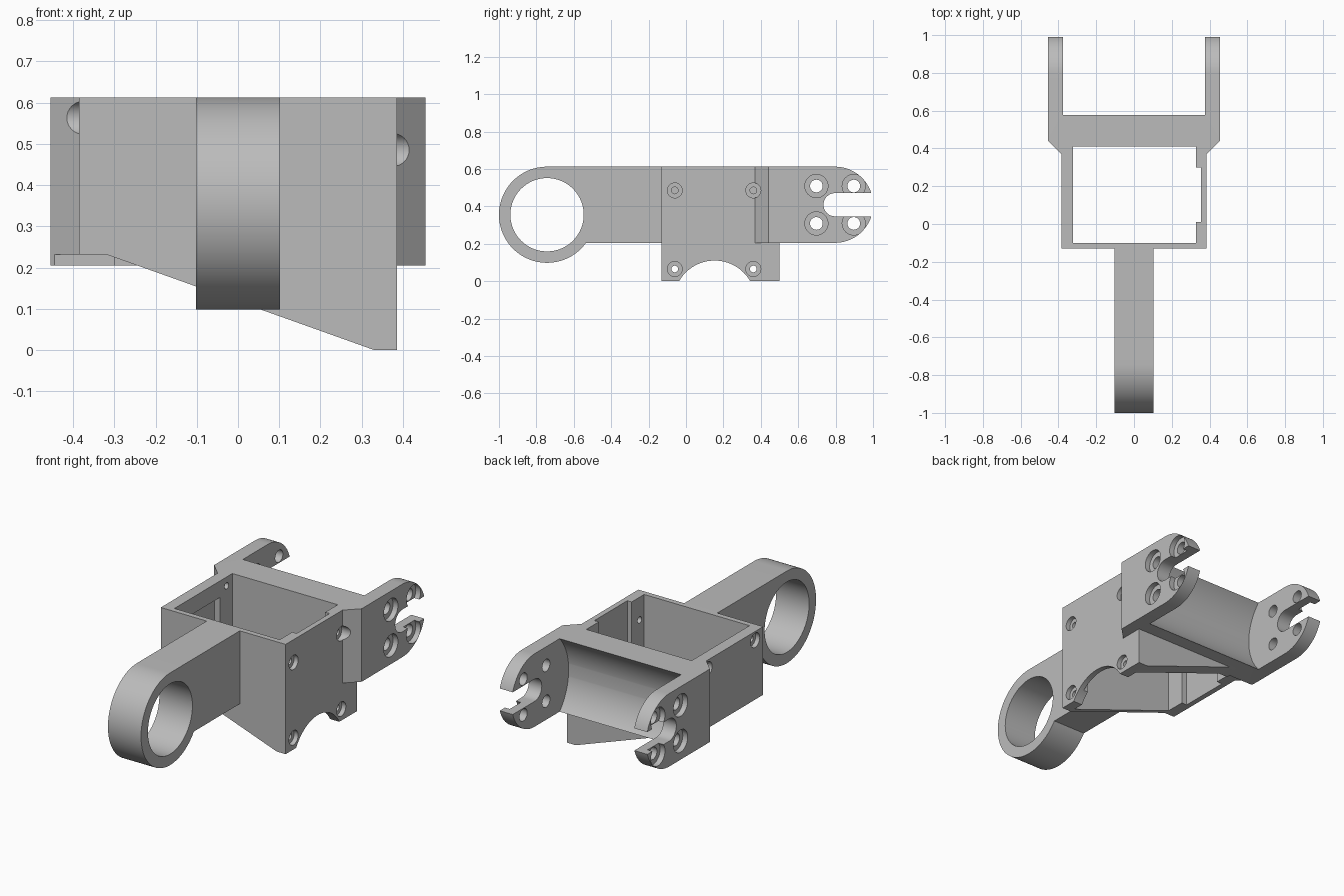
import bpy, bmesh
from math import cos, sin, pi, radians

cube = bpy.data.objects.get("Cube")
if cube:
    bpy.data.objects.remove(cube, do_unlink=True)

grey = bpy.data.materials.new("plain_grey")
grey.use_nodes = True
grey.diffuse_color = (0.5, 0.5, 0.5, 1)
grey.node_tree.nodes["Principled BSDF"].inputs["Base Color"].default_value = (0.5, 0.5, 0.5, 1)

TOP, LOW = 0.612, 0.205          # upper and lower faces of the arms
PIVOT = (0.797, (TOP + LOW) / 2)  # rear cradle axis, in (y, z)


def prism(name, profile, axis, a, b):
    """Extrude a flat profile along an axis from a to b."""
    place = {"x": lambda u, v: (a, u, v),
             "y": lambda u, v: (u, a, v),
             "z": lambda u, v: (u, v, a)}[axis]
    bm = bmesh.new()
    face = bm.faces.new([bm.verts.new(place(u, v)) for u, v in profile])
    out = bmesh.ops.extrude_face_region(bm, geom=[face])
    moved = [g for g in out["geom"] if isinstance(g, bmesh.types.BMVert)]
    bmesh.ops.translate(bm, verts=moved, vec=[(b - a) if k == axis else 0 for k in "xyz"])
    bmesh.ops.recalc_face_normals(bm, faces=bm.faces)
    mesh = bpy.data.meshes.new(name)
    bm.to_mesh(mesh)
    bm.free()
    mesh.materials.append(grey)
    ob = bpy.data.objects.new(name, mesh)
    bpy.context.scene.collection.objects.link(ob)
    return ob


def arc(center, r, start, end, n):
    steps = [radians(start + (end - start) * i / n) for i in range(n + 1)]
    return [(center[0] + r * cos(t), center[1] + r * sin(t)) for t in steps]


def rect(u0, u1, v0, v1):
    return [(u0, v0), (u1, v0), (u1, v1), (u0, v1)]


def rod(center, r, a, b, n=32):
    """Round cutter along x, centred at (y, z)."""
    return prism("rod_cutter", arc(center, r, 0, 360, n)[:-1], "x", a, b)


def combine(ob, other, operation="DIFFERENCE"):
    mod = ob.modifiers.new("combine", "BOOLEAN")
    mod.operation, mod.solver, mod.object = operation, "EXACT", other
    bpy.context.view_layer.update()
    result = bpy.data.meshes.new_from_object(ob.evaluated_get(bpy.context.evaluated_depsgraph_get()))
    ob.modifiers.clear()
    ob.data = result
    bpy.data.objects.remove(other, do_unlink=True)


def screw_hole(ob, side, center, r_head, r_hole, inner, seat):
    """Counterbored hole entering from one side."""
    combine(ob, rod(center, r_hole, side * inner, side * 0.6, 24))
    combine(ob, rod(center, r_head, side * seat, side * 0.6))


# Square frame with a slanted underside
frame_profile = [(-0.385, 0.232), (-0.32, 0.232), (0.33, 0), (0.385, 0), (0.385, TOP), (-0.385, TOP)]
bracket = prism("bracket", frame_profile, "y", -0.13, 0.50)

# Rear fork: rounded side profile, chamfered shoulders, cylindrical cradle
fork_profile = [(0.36, TOP), (0.36, LOW)] + arc(PIVOT, (TOP - LOW) / 2, -90, 90, 40)
fork = prism("rear_fork", fork_profile, "x", -0.455, 0.455)
for s in (-1, 1):
    wedge = [(s * 0.345, 0.33), (s * 0.475, 0.46), (s * 0.6, 0.33)]
    combine(fork, prism("chamfer_cutter", wedge, "z", 0, 1))
combine(fork, rod(PIVOT, 0.299, -0.375, 0.375, 96))
combine(fork, prism("underside_cutter", rect(-0.6, -0.3, 0.1, 0.43), "z", 0, 0.232))
combine(bracket, fork, "UNION")

# Front ring on a straight arm
RING = (-0.743, 0.355)
arm = prism("ring_arm", rect(RING[0], -0.115, LOW, TOP), "x", -0.102, 0.102)
combine(arm, rod(RING, 0.257, -0.102, 0.102, 96), "UNION")
combine(arm, rod(RING, 0.196, -0.2, 0.2, 96))
combine(bracket, arm, "UNION")

# Frame opening and shallow pockets in both side walls
combine(bracket, prism("opening_cutter", rect(-0.322, 0.328, -0.1, 0.41), "z", -0.1, 1))
combine(bracket, prism("left_pocket_cutter", rect(0.3, 0.355, 0.01, 0.3), "z", -0.1, 1))
combine(bracket, prism("right_pocket_cutter", rect(-0.355, -0.3, 0.01, 0.3), "z", -0.1, 0.52))

# Arched notch under the left wall
combine(bracket, rod((0.153, -0.109), 0.219, 0.2, 0.6, 96))

# Axle slot through both fork arms
slot = [(1.2, PIVOT[1] + 0.062)] + arc(PIVOT, 0.062, 90, 270, 24) + [(1.2, PIVOT[1] - 0.062)]
combine(bracket, prism("slot_cutter", slot, "x", -0.6, 0.6))

# Frame screw holes
for y in (-0.06, 0.36):
    for z in (0.065, 0.485):
        screw_hole(bracket, 1, (y, z), 0.04, 0.018, 0.3, 0.36)
    screw_hole(bracket, -1, (y, 0.563), 0.04, 0.018, 0.3, 0.36)

# Fork screw holes
for s in (-1, 1):
    for dy in (-0.1, 0.1):
        for dz in (-0.1, 0.1):
            screw_hole(bracket, s, (PIVOT[0] + dy, PIVOT[1] + dz), 0.062, 0.034, 0.36, 0.425)

# Smooth round surfaces, crisp edges
bpy.ops.object.select_all(action="DESELECT")
bracket.select_set(True)
bpy.context.view_layer.objects.active = bracket
bpy.ops.object.shade_smooth_by_angle(angle=radians(25))
